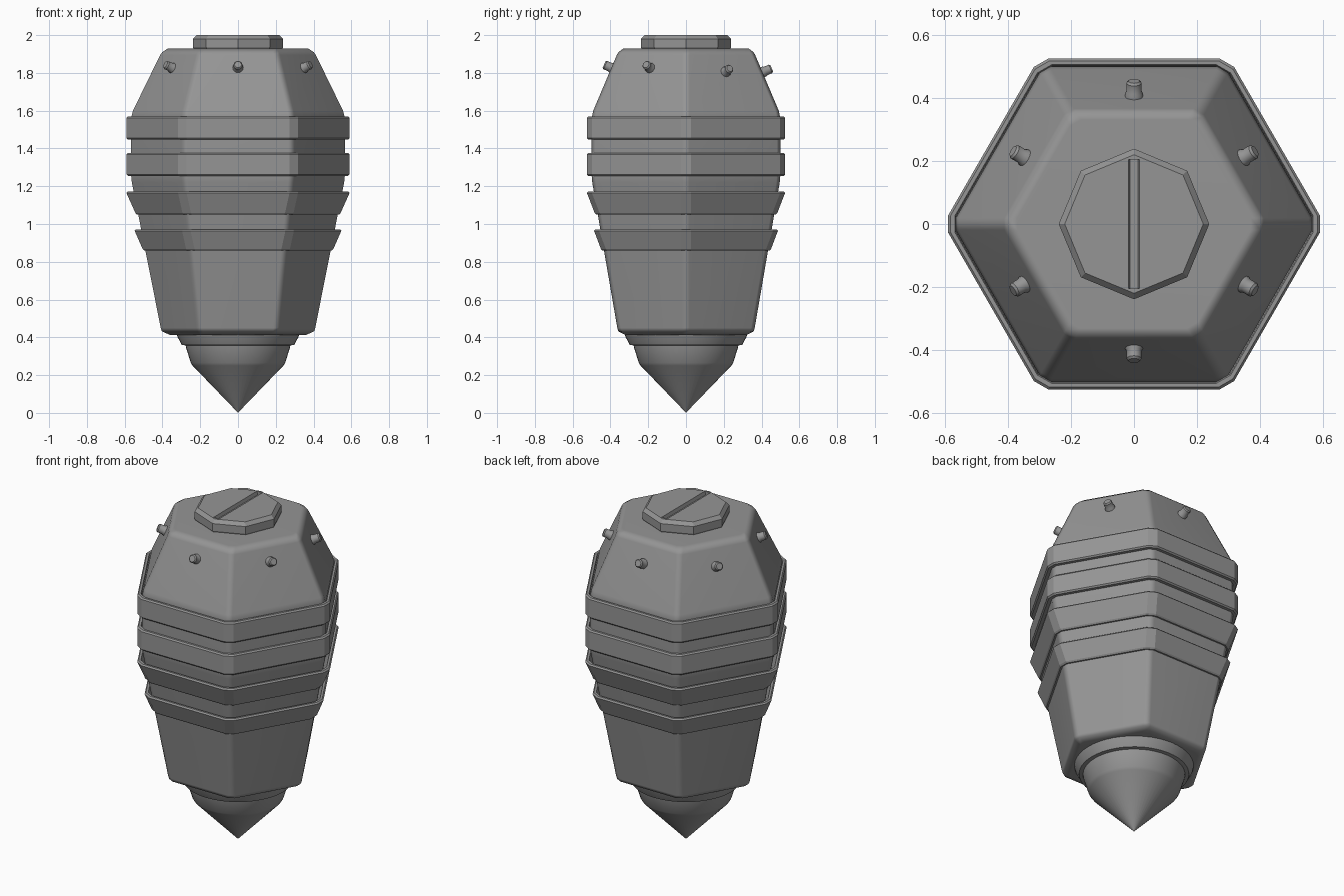
import bpy, bmesh
from math import cos, sin, tau, radians
from mathutils import Vector, Matrix

default = bpy.data.objects.get("Cube")
if default:
    bpy.data.objects.remove(default, do_unlink=True)

# Dark grey metal shared by every part
metal = bpy.data.materials.new("dark_metal")
metal.use_nodes = True
grey = (0.3, 0.3, 0.3, 1)
metal.diffuse_color = grey
metal.node_tree.nodes["Principled BSDF"].inputs["Base Color"].default_value = grey


def polygon(sides):
    """Outline of a regular polygon with a corner on +x."""
    def outline(r):
        return [Vector((r * cos(tau * i / sides), r * sin(tau * i / sides), 0))
                for i in range(sides)]
    return outline


def cut_hexagon(trim):
    """Hexagon outline with each corner trimmed along its two sides."""
    def outline(r):
        c = polygon(6)(r)
        pts = []
        for i, p in enumerate(c):
            for q in (c[i - 1], c[(i + 1) % 6]):
                pts.append(p + (q - p).normalized() * trim)
        return pts
    return outline


def loft(name, outline, profile, ring=False, angle=40):
    """Stack outlines along a (radius, z) profile; a ring closes on itself."""
    bm = bmesh.new()
    rows = [[bm.verts.new(p + Vector((0, 0, z))) for p in outline(r)]
            for r, z in profile]
    pairs = list(zip(rows, rows[1:]))
    if ring:
        pairs.append((rows[-1], rows[0]))
    else:
        bm.faces.new(rows[0][::-1])
        bm.faces.new(rows[-1])
    n = len(rows[0])
    for a, b in pairs:
        for i in range(n):
            j = (i + 1) % n
            bm.faces.new((a[i], a[j], b[j], b[i]))
    bmesh.ops.recalc_face_normals(bm, faces=bm.faces)
    mesh = bpy.data.meshes.new(name)
    bm.to_mesh(mesh)
    bm.free()
    mesh.materials.append(metal)
    obj = bpy.data.objects.new(name, mesh)
    bpy.context.collection.objects.link(obj)
    bpy.ops.object.select_all(action='DESELECT')
    obj.select_set(True)
    bpy.context.view_layer.objects.active = obj
    bpy.ops.object.shade_smooth_by_angle(angle=radians(angle))
    return obj


# Hexagonal body with softened corners
body = loft("body", cut_hexagon(0.022), [
    (0.372, 0.413), (0.414, 0.432), (0.42, 0.45), (0.573, 1.22), (0.577, 1.26),
    (0.577, 1.56), (0.567, 1.60), (0.423, 1.895), (0.412, 1.91), (0.382, 1.93)], angle=50)
soft = body.modifiers.new("face_normals", 'WEIGHTED_NORMAL')
soft.keep_sharp = True

# Four bands: bottom z, top z, bottom radius, top radius
bands = [(1.447, 1.57, 0.606, 0.606), (1.255, 1.377, 0.606, 0.606),
         (1.05, 1.173, 0.558, 0.606), (0.86, 0.972, 0.52, 0.562)]
for k, (z0, z1, r0, r1) in enumerate(bands, 1):
    e = 0.008
    loft(f"band_{k}", cut_hexagon(0.03), [
        (r0 - 0.035, z0), (r0 - e, z0), (r0, z0 + e), (r1, z1 - e),
        (r1 - e, z1), (r1 - 0.022, z1), (r1 - 0.026, z1 - e)], ring=True, angle=15)

# Round collar and pointed tip
loft("collar", polygon(48), [(0.327, 0.425), (0.32, 0.402), (0.298, 0.36), (0.26, 0.355)])
loft("tip", polygon(48), [(0.279, 0.37), (0.275, 0.345), (0.25, 0.265),
                          (0.24, 0.25), (0.002, 0.003), (0.0005, 0)])

# Octagonal cap with a tapered slot
cap = loft("cap", polygon(8), [(0.232, 1.92), (0.239, 1.937), (0.239, 1.98), (0.22, 2.0)], angle=10)
bpy.ops.mesh.primitive_cube_add(size=1, location=(0, 0, 2.0))
cutter = bpy.context.object
cutter.name = "slot_cutter"
cutter.scale = (0.024, 0.41, 0.04)
cutter.hide_render = True
cutter.data.materials.append(metal)
for v in cutter.data.vertices:
    if v.co.z > 0:
        v.co.x *= 2
slot = cap.modifiers.new("slot", 'BOOLEAN')
slot.operation = 'DIFFERENCE'
slot.object = cutter
bpy.context.view_layer.objects.active = cap
bpy.ops.object.modifier_apply(modifier=slot.name)
bpy.data.objects.remove(cutter, do_unlink=True)

# Six studs square to the sloping shoulder, the rear three set a little lower
for k in range(6):
    stud = loft(f"stud_{k + 1}", polygon(16), [
        (0.028, -0.025), (0.028, 0.01), (0.024, 0.016), (0.024, 0.044), (0.018, 0.051)])
    drop = 0.02 if k < 3 else 0
    stud.matrix_world = (Matrix.Translation((0, 0.01, 1.824 - drop))
                         @ Matrix.Rotation(tau * (k + 0.5) / 6, 4, 'Z')
                         @ Matrix.Translation((0.397, 0, 0))
                         @ Matrix.Rotation(radians(67), 4, 'Y'))
